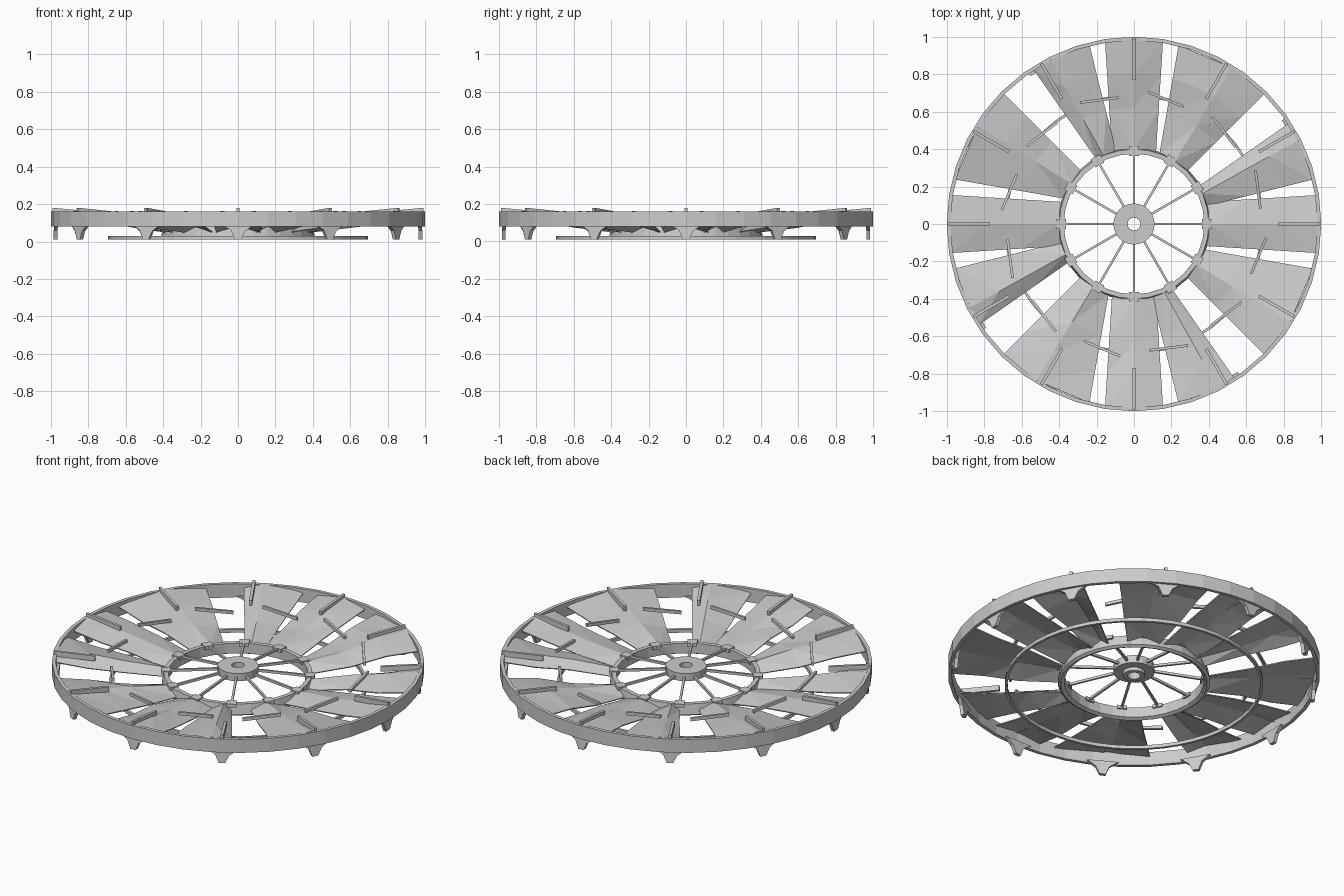
import bpy, bmesh, math, random
from mathutils import Vector

random.seed(4)
cube = bpy.data.objects.get("Cube")
if cube:
    bpy.data.objects.remove(cube)

metal = bpy.data.materials.new("weathered_grey")
metal.use_nodes = True
GREY = (0.6, 0.6, 0.6, 1)
metal.diffuse_color = GREY
metal.node_tree.nodes["Principled BSDF"].inputs["Base Color"].default_value = GREY


def polar(r, deg, z):
    a = math.radians(deg)
    return Vector((r * math.cos(a), r * math.sin(a), z))


def finish(name, bm):
    bmesh.ops.recalc_face_normals(bm, faces=bm.faces)
    mesh = bpy.data.meshes.new(name)
    bm.to_mesh(mesh)
    bm.free()
    mesh.materials.append(metal)
    obj = bpy.data.objects.new(name, mesh)
    bpy.context.collection.objects.link(obj)
    return obj


def lathe(name, profile, sides):
    """Closed profile of (radius, z) swept round the axle."""
    bm = bmesh.new()
    rings = [[bm.verts.new(polar(r, 360 * i / sides, z)) for r, z in profile]
             for i in range(sides)]
    n = len(profile)
    for i in range(sides):
        a, b = rings[i], rings[(i + 1) % sides]
        for j in range(n):
            k = (j + 1) % n
            bm.faces.new((a[j], b[j], b[k], a[k]))
    return finish(name, bm)


def band(r0, r1, z0, z1):
    return [(r0, z0), (r1, z0), (r1, z1), (r0, z1)]


def bar(name, start, end, width, height):
    """Square bar between two points."""
    bm = bmesh.new()
    side = (end - start).cross(Vector((0, 0, 1))).normalized() * width / 2
    up = Vector((0, 0, height / 2))
    ends = [[bm.verts.new(p + s * side + t * up)
             for s, t in ((-1, -1), (1, -1), (1, 1), (-1, 1))] for p in (start, end)]
    a, b = ends
    bm.faces.new(a)
    bm.faces.new(b)
    for j in range(4):
        k = (j + 1) % 4
        bm.faces.new((a[j], a[k], b[k], b[j]))
    return finish(name, bm)


def blade(name, turn, inner, outer):
    """Ridged vane; inner and outer give edge, ridge, edge angles."""
    bm = bmesh.new()
    rows = []
    for t in (0, 0.38, 0.7, 1):
        row = []
        for side in range(3):
            p = polar(0.4, turn + inner[side], 0).lerp(polar(0.985, turn + outer[side], 0), t)
            ridge = side == 1
            wobble = random.uniform(-0.012, 0.012) if 0 < t < 1 else 0
            p.z = (0.085 + 0.075 * t if ridge else 0.05 + 0.085 * t) + wobble
            row.append(bm.verts.new(p))
        rows.append(row)
    for a, b in zip(rows, rows[1:]):
        for j in range(2):
            bm.faces.new((a[j], b[j], b[j + 1], a[j + 1]))
    bmesh.ops.triangulate(bm, faces=bm.faces)
    obj = finish(name, bm)
    mod = obj.modifiers.new("sheet", "SOLIDIFY")
    mod.thickness = 0.006
    mod.offset = 0


def tab(name, angle):
    """Pointed sheet hanging below the rim."""
    bm = bmesh.new()
    outline = ((-5, 0.09), (-2.2, 0.06), (-1, 0.01), (1, 0.012), (2.2, 0.055), (5, 0.09))
    outer = [bm.verts.new(polar(0.985, angle + a, z)) for a, z in outline]
    back = [bm.verts.new(polar(0.965, angle + a, z)) for a, z in outline]
    bm.faces.new(outer)
    bm.faces.new(back)
    for j in range(len(outline)):
        k = (j + 1) % len(outline)
        bm.faces.new((outer[j], outer[k], back[k], back[j]))
    finish(name, bm)


# Rings and hub
lathe("outer_rim", band(0.98, 1.0, 0.08, 0.16), 40)
lathe("inner_ring", [(0.375, 0.03), (0.395, 0.02), (0.41, 0.03), (0.4, 0.09), (0.375, 0.09)], 32)
lathe("lower_hoop", band(0.68, 0.695, 0.01, 0.03), 48)
lathe("hub", band(0.035, 0.11, 0.09, 0.135), 24)
lathe("hub_collar", band(0.035, 0.06, 0.07, 0.09), 16)

# Vanes: three widths repeated every quarter turn
kinds = (((-17, 0, 17), (-9, 0, 9)),
         ((14, 24, 30), (14, 27, 33)),
         ((45, 57, 70), (45, 58, 76)))
for quarter in range(4):
    for k, (inner, outer) in enumerate(kinds):
        blade(f"blade_{quarter * 3 + k + 1}", quarter * 90, inner, outer)

# Spokes, tip bars, struts, brackets and tabs
for i in range(12):
    angle = i * 30
    bar(f"spoke_{i + 1}", polar(0.09, angle, 0.11), polar(0.41, angle, 0.085), 0.012, 0.014)
    bar(f"tip_bar_{i + 1}", polar(0.77, angle, 0.145), polar(0.99, angle, 0.165), 0.016, 0.03)
    bar(f"strut_{i + 1}", polar(0.68, angle + 7, 0.13), polar(0.71, angle + 24, 0.155), 0.014, 0.018)
    bar(f"bracket_{i + 1}", polar(0.39, angle - 4, 0.085), polar(0.39, angle + 4, 0.085), 0.05, 0.02)
    tab(f"rim_tab_{i + 1}", angle)
